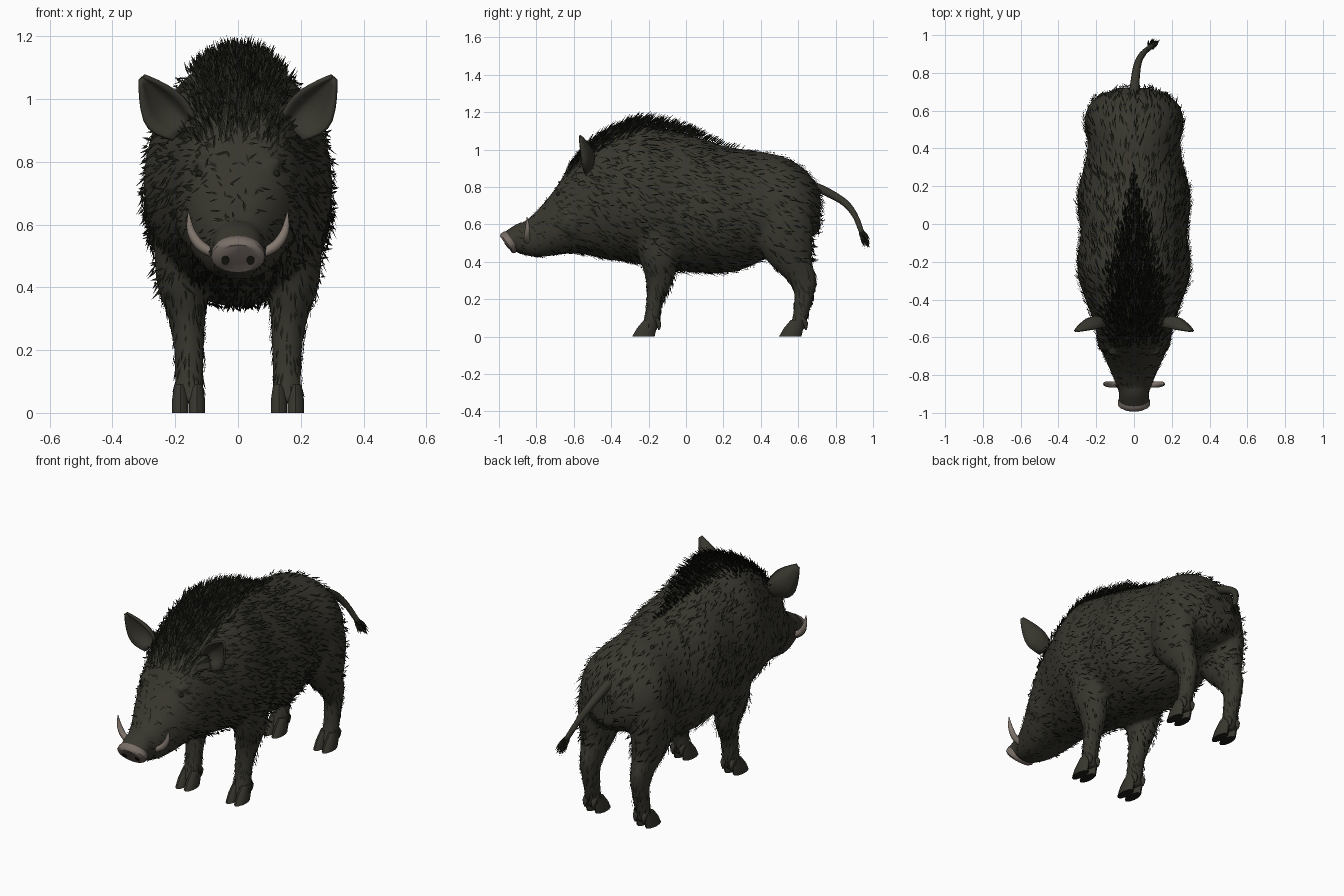
import bpy, bmesh, math, random
from mathutils import Vector

random.seed(4)
if "Cube" in bpy.data.objects:
    bpy.data.objects.remove(bpy.data.objects["Cube"])


def material(name, rgb):
    m = bpy.data.materials.new(name)
    m.use_nodes = True
    m.diffuse_color = (*rgb, 1)
    bsdf = m.node_tree.nodes["Principled BSDF"]
    bsdf.inputs["Base Color"].default_value = (*rgb, 1)
    bsdf.inputs["Roughness"].default_value = 0.9
    return m


HIDE = material("dark_hide", (0.039, 0.037, 0.027))
FUR = material("black_bristle", (0.013, 0.014, 0.009))
IVORY = material("dull_ivory", (0.23, 0.19, 0.16))
SNOUT = material("snout_skin", (0.19, 0.155, 0.135))


def make(name, verts, faces, mats, smooth=True):
    mesh = bpy.data.meshes.new(name)
    mesh.from_pydata([tuple(v) for v in verts], [], faces)
    for m in mats:
        mesh.materials.append(m)
    ob = bpy.data.objects.new(name, mesh)
    bpy.context.collection.objects.link(ob)
    if smooth:
        bm = bmesh.new()
        bm.from_mesh(mesh)
        bmesh.ops.recalc_face_normals(bm, faces=bm.faces)
        bm.to_mesh(mesh)
        bm.free()
        select([ob])
        bpy.ops.object.shade_smooth_by_angle(angle=math.radians(45))
    return ob


def select(obs):
    bpy.ops.object.select_all(action="DESELECT")
    for ob in obs:
        ob.select_set(True)
    bpy.context.view_layer.objects.active = obs[0]


def spline(rows, n):
    """Catmull-Rom interpolation of rows of numbers."""
    out = []
    for i in range(len(rows) - 1):
        a, b, c, d = (rows[max(0, min(len(rows) - 1, i + k))] for k in (-1, 0, 1, 2))
        for j in range(n):
            t = j / n
            out.append([q + 0.5 * t * (r - p + t * (2 * p - 5 * q + 4 * r - s + t * (3 * (q - r) + s - p)))
                        for p, q, r, s in zip(a, b, c, d)])
    return out + [list(rows[-1])]


def loft(name, rings, mats):
    n = len(rings[0])
    verts = [v for r in rings for v in r]
    faces = [(i * n + j, i * n + (j + 1) % n, (i + 1) * n + (j + 1) % n, (i + 1) * n + j)
             for i in range(len(rings) - 1) for j in range(n)]
    faces += [tuple(range(n)), tuple(range(len(verts) - n, len(verts)))]
    return make(name, verts, faces, mats)


def ellipse(c, u, v, n=14):
    return [Vector(c) + Vector(u) * math.sin(2 * math.pi * k / n) + Vector(v) * math.cos(2 * math.pi * k / n)
            for k in range(n)]


def tube(name, rows, mat, n=4):
    """Round tube along points of x, y, z, radius."""
    pts = spline(rows, n)
    rings = []
    for i, p in enumerate(pts):
        d = Vector(pts[min(i + 1, len(pts) - 1)][:3]) - Vector(pts[max(i - 1, 0)][:3])
        side = d.cross(Vector((0.3, 1, 0.2)) if abs(d.x) > abs(d.y) else Vector((1, 0, 0))).normalized()
        rings.append(ellipse(p[:3], side * p[3], d.normalized().cross(side) * p[3], 10))
    return loft(name, rings, [mat])


def blob(name, loc, scale, mat):
    bm = bmesh.new()
    bmesh.ops.create_uvsphere(bm, u_segments=12, v_segments=8, radius=1)
    verts = [Vector(loc) + Vector(a * b for a, b in zip(v.co, scale)) for v in bm.verts]
    faces = [[v.index for v in f.verts] for f in bm.faces]
    bm.free()
    return make(name, verts, faces, [mat])


def crest_width(y):
    return 0.125 * max(0, min(1, (0.3 - y) / 0.6)) if y > -0.66 else 0


# Head and trunk: y, top, bottom, half width
stations = [(-.9, .585, .445, .076), (-.8, .67, .425, .115), (-.7, .79, .435, .16), (-.6, .945, .445, .193),
            (-.5, 1.04, .43, .22), (-.4, 1.095, .41, .258), (-.27, 1.138, .39, .298), (-.15, 1.12, .365, .297),
            (-.05, 1.1, .35, .283), (.1, 1.055, .34, .3), (.2, 1.02, .34, .293), (.32, 1, .365, .26),
            (.42, .985, .415, .247), (.52, .962, .48, .253), (.6, .92, .51, .238), (.67, .855, .53, .188),
            (.72, .77, .58, .09)]


def section(y, top, low, w, n=32):
    mid = low + 0.45 * (top - low)
    power = min(1, max(0.7, 1.4 + y))
    ring = []
    for k in range(n):
        s, c = math.sin(2 * math.pi * k / n), math.cos(2 * math.pi * k / n)
        z = mid + c * (top - mid if c > 0 else mid - low)
        ring.append((math.copysign(abs(s) ** power, s) * w, y, z))
    return ring


body = loft("body", [section(*r) for r in spline(stations, 4)], [HIDE])

# Snout and its disc
out, up, tip = Vector((0, -.81, -.59)), Vector((0, -.59, .81)), Vector((0, -.957, .495))


def disc(depth, scale):
    return ellipse(tip + out * depth, (0.086 * scale, 0, 0), up * 0.064 * scale, 20)


flesh = [body, loft("snout", [disc(-.13, .8), disc(-.09, .92), disc(-.012, .95)], [HIDE])]
loft("snout_disc", [disc(-.034, .94), disc(-.022, 1), disc(-.004, 1), disc(.006, .85)], [SNOUT])

# Legs: y, z, x, x radius, y radius
front = [(-.18, .75, .19, .07, .09), (-.16, .6, .188, .085, .115), (-.15, .5, .182, .086, .12),
         (-.145, .4, .178, .08, .1), (-.14, .3, .163, .06, .075), (-.165, .2, .156, .049, .047),
         (-.18, .1, .156, .047, .043), (-.2, .03, .156, .048, .048)]
hind = [(.52, .8, .13, .08, .11), (.53, .65, .155, .106, .15), (.53, .5, .163, .096, .148),
        (.555, .4, .16, .077, .12), (.615, .31, .158, .054, .085), (.632, .25, .156, .048, .06),
        (.628, .2, .156, .045, .052), (.61, .1, .156, .044, .042), (.585, .03, .156, .047, .048)]
for side, s in (("left", 1), ("right", -1)):
    for end, rows in (("front", front), ("hind", hind)):
        flesh.append(loft(f"{end}_leg_{side}", [ellipse((s * x, y, z), (rx, 0, 0), (0, ry, 0))
                                                for y, z, x, rx, ry in spline(rows, 3)], [HIDE]))
        fy = rows[-1][0]
        for part, dx in (("inner", -.026), ("outer", .027)):
            x = s * (.157 + dx)
            toe = loft(f"{end}_{part}_hoof_{side}",
                       [ellipse((x, fy + dy, z), (rx, 0, 0), (0, ry, 0), 10) for dy, z, rx, ry in
                        ((.012, .09, .02, .036), (-.01, .045, .027, .052), (-.028, 0, .027, .06))], [HIDE, FUR])
            for f in toe.data.polygons:
                f.material_index = int(f.normal.z < -0.8)
            tube(f"{end}_{part}_dewclaw_{side}", [(x, fy + .03, .1, .014), (x, fy + .055, .07, .014),
                                                  (x, fy + .055, .035, .004)], HIDE, 2)

    # Cupped, pointed ears with a straighter inner edge
    base, end_ = Vector((.16, -.52, .915)), Vector((.303, -.55, 1.07))
    across = Vector((.73, 0, -.68))
    rows = spline([(0, .065), (.25, .092), (.5, .09), (.8, .05), (1, .012)], 2)
    pts = []
    for t, w in rows:
        for k in range(-3, 4):
            p = base.lerp(end_, t) + across * w * k / 3 * (.5 if k < 0 else 1)
            pts.append((s * p.x, p.y + .6 * w * (1 - (k / 3) ** 2) - .02, p.z))
    ear = make(f"ear_{side}", pts, [(i * 7 + j, i * 7 + j + 1, i * 7 + j + 8, i * 7 + j + 7)
                                    for i in range(len(rows) - 1) for j in range(6)], [HIDE])
    shell = ear.modifiers.new("thickness", "SOLIDIFY")
    shell.thickness, shell.offset = 0.012, 0

    # Face details
    tube(f"tusk_{side}", [(s * .08, -.85, .51, .016), (s * .122, -.85, .535, .0165),
                          (s * .15, -.847, .58, .013), (s * .158, -.85, .64, .002)], IVORY)
    blob(f"eye_{side}", (s * .12, -.68, .762), (.014, .014, .012), FUR)
    flesh.append(blob(f"brow_{side}", (s * .11, -.658, .797), (.036, .045, .02), HIDE))
    flesh.append(blob(f"cheek_{side}", (s * .13, -.6, .62), (.07, .1, .1), HIDE))
    loft(f"nostril_{side}", [ellipse(tip + out * d - up * .006 + Vector((s * .04, 0, 0)), (.013, 0, 0), up * .017, 10)
                             for d in (.002, .009)], [FUR])

# Blend trunk, head and legs into one skin
select(flesh)
bpy.ops.object.join()
blend = body.modifiers.new("blend", "REMESH")
blend.mode, blend.voxel_size = "VOXEL", 0.013
soften = body.modifiers.new("soften", "SMOOTH")
soften.factor, soften.iterations = 0.5, 6
for name in ("blend", "soften"):
    bpy.ops.object.modifier_apply(modifier=name)
body.name = "body_and_legs"
body.data.materials.clear()
for m in (HIDE, FUR):
    body.data.materials.append(m)
for f in body.data.polygons:
    x, y, z = f.center
    f.material_index = int(f.normal.z > 0 and y > -.58 and z > .85 and abs(x) < crest_width(y) * 0.75)
bpy.ops.object.shade_smooth_by_angle(angle=math.radians(45))

# Tail
tail_path = [(0, .66, .81, .028), (.005, .75, .775, .024), (.02, .85, .715, .02), (.05, .905, .645, .016),
             (.085, .935, .57, .014), (.1, .95, .54, .012)]
tube("tail", tail_path, HIDE)


# Bristles: thin kite-shaped blades
def blade(store, p, d, side, length, width):
    verts, faces = store
    i = len(verts)
    m = p + d * length * 0.4
    verts += [p, m + side * width, p + d * length, m - side * width]
    faces.append((i, i + 1, i + 2, i + 3))


polys = body.data.polygons
areas = [f.area for f in polys]


def surface_points(count):
    for f in random.choices(polys, weights=areas, k=count):
        yield f.center.copy(), f.normal.copy()


coat, crest, tuft = ([], []), ([], []), ([], [])
for p, n in surface_points(5000):
    leg = p.z < .4 and abs(p.x) > .09 and (p.y < -.03 or p.y > .4)
    sparse = .5 if p.y < -.72 else .35 if p.y > .25 else 0
    if p.z < .08 or p.y < -.9 or random.random() < sparse:
        continue
    if leg:
        shaggy = p.y < 0 and p.z > .2 and n.y > .2
        flow, lift, size = Vector((0, .3, -1)), .5 if shaggy else .12, random.uniform(.025, .05)
    else:
        small = p.y < -.6
        flow = Vector((random.uniform(-.4, .4), 1, random.uniform(-1.1, .15)))
        lift = random.uniform(.08, .4) * (.5 if small else 1)
        size = random.uniform(.03, .07) * (.7 if small else 1)
    d = (flow - n * flow.dot(n)).normalized()
    blade(coat, p + n * .002, (d + n * lift).normalized(), n.cross(d), size, random.uniform(.003, .0055))

for p, n in surface_points(36000):
    if n.z > 0 and p.z > .84 and abs(p.x) < crest_width(p.y) * random.uniform(.6, 1.4):
        fade = max(.45, min(1, (.4 - p.y) / .5)) * (1 - 2 * abs(p.x))
        d = Vector((random.uniform(-.25, .25), .85, .35)).normalized() + n * random.uniform(.3, .75)
        turn = random.uniform(0, math.pi)
        blade(crest, p, d.normalized(), Vector((math.cos(turn), 0, math.sin(turn))),
              random.uniform(.05, .11) * fade, .005)

for _ in range(70):
    x, y, z, r = random.choice(spline(tail_path[-2:], 5))
    d = Vector((.25 + random.uniform(-.3, .3), .4 + random.uniform(-.25, .25), -.9)).normalized()
    side = d.cross(Vector((random.uniform(-1, 1), random.uniform(-1, 1), .1))).normalized()
    blade(tuft, Vector((x, y, z)) + side * r, d, side, random.uniform(.04, .085), .006)

for name, store in (("coat_bristles", coat), ("back_crest", crest), ("tail_tuft", tuft)):
    make(name, *store, [FUR], smooth=False)
